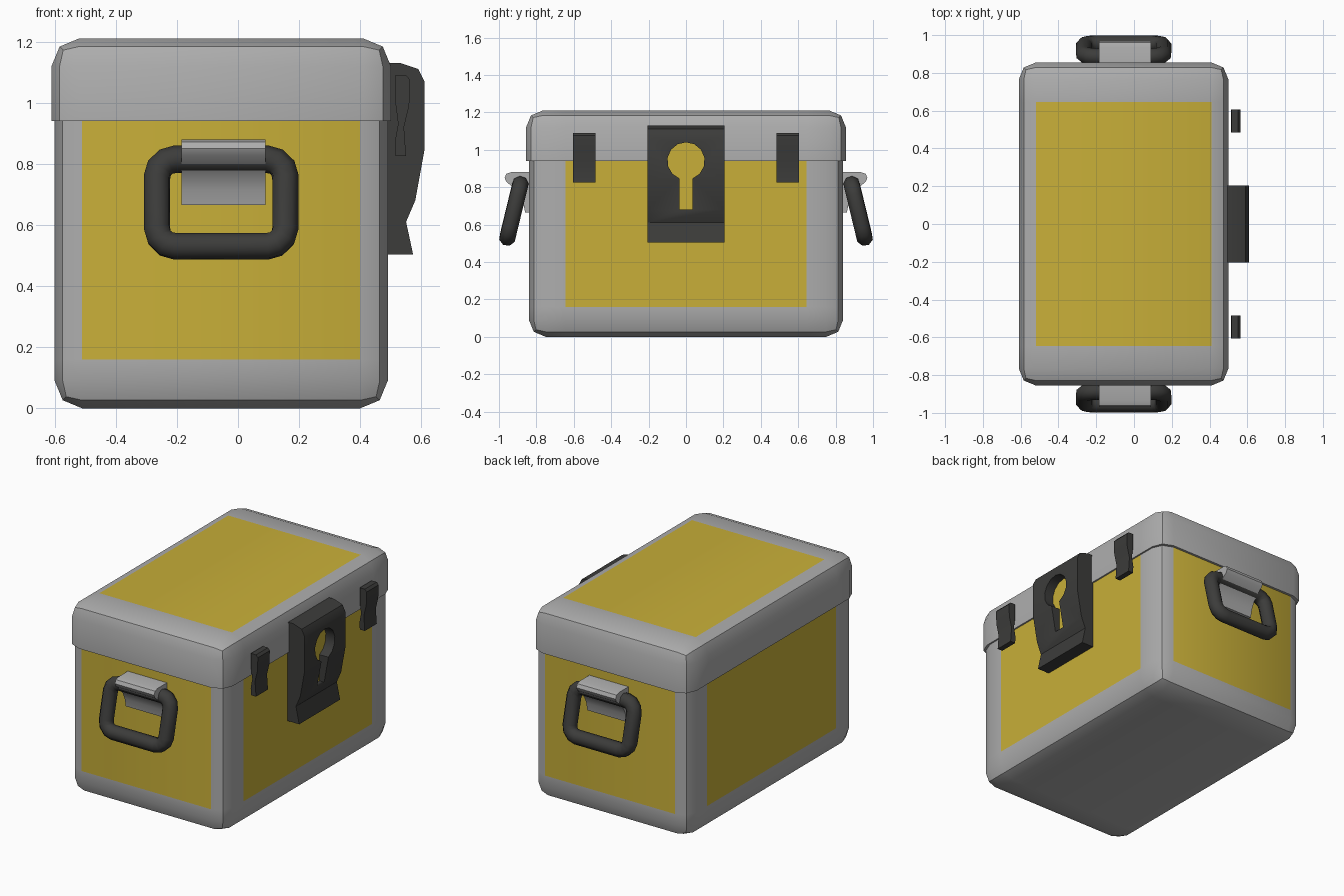
import bpy, bmesh, math
from mathutils import Vector, Matrix

if "Cube" in bpy.data.objects:
    bpy.data.objects.remove(bpy.data.objects["Cube"])

CX = -0.055  # centre of the box in x


def material(name, rgb):
    m = bpy.data.materials.new(name)
    m.diffuse_color = (*rgb, 1)
    m.use_nodes = True
    m.node_tree.nodes["Principled BSDF"].inputs["Base Color"].default_value = m.diffuse_color
    return m


GREY = material("grey", (0.42, 0.42, 0.42))
YELLOW = material("yellow", (0.58, 0.43, 0.04))
DARK = material("dark", (0.045, 0.045, 0.043))


def finish(name, bm, *mats):
    bmesh.ops.recalc_face_normals(bm, faces=bm.faces)
    me = bpy.data.meshes.new(name)
    bm.to_mesh(me)
    bm.free()
    ob = bpy.data.objects.new(name, me)
    bpy.context.collection.objects.link(ob)
    for m in mats:
        me.materials.append(m)
    smooth(ob)
    return ob


def select(ob):
    bpy.ops.object.select_all(action='DESELECT')
    ob.select_set(True)
    bpy.context.view_layer.objects.active = ob


def smooth(ob):
    select(ob)
    bpy.ops.object.shade_smooth_by_angle(angle=math.radians(30))


def rounded_box(name, sx, sy, z0, z1, open_z, cuts, is_yellow):
    """Box bevelled everywhere except at the rim open_z, with flush yellow panels."""
    bm = bmesh.new()
    bmesh.ops.create_cube(bm, size=1, matrix=Matrix.Translation((CX, 0, (z0 + z1) / 2))
                          @ Matrix.Diagonal((sx, sy, z1 - z0, 1)))
    edges = [e for e in bm.edges if any(abs(v.co.z - open_z) > 0.01 for v in e.verts)]
    bmesh.ops.bevel(bm, geom=edges, offset=0.09, segments=2, profile=0.5, affect='EDGES')
    for co, no in cuts:
        bmesh.ops.bisect_plane(bm, geom=bm.verts[:] + bm.edges[:] + bm.faces[:],
                               plane_co=co, plane_no=no)
    bm.normal_update()
    for f in bm.faces:
        f.material_index = int(is_yellow(f.calc_center_median(), f.normal))
    return finish(name, bm, GREY, YELLOW)


def prism(name, pts, along, *mats):
    """Extrude a flat outline of 3D points along a vector."""
    bm = bmesh.new()
    face = bm.faces.new([bm.verts.new(p) for p in pts])
    out = bmesh.ops.extrude_face_region(bm, geom=[face])
    bmesh.ops.translate(bm, vec=Vector(along),
                        verts=[g for g in out['geom'] if isinstance(g, bmesh.types.BMVert)])
    return finish(name, bm, *mats)


# Body and lid
y_cuts = [((0, s * 0.645, 0), (0, 1, 0)) for s in (-1, 1)]
rounded_box("box_body", 1.09, 1.68, 0, 1.0, 1.0, y_cuts + [((0, 0, 0.16), (0, 0, 1))],
            lambda c, n: c.z > 0.16 and (abs(n.y) > 0.99 or (abs(n.x) > 0.99 and abs(c.y) < 0.64)))
rounded_box("lid", 1.11, 1.71, 0.94, 1.21, 0.94, y_cuts,
            lambda c, n: n.z > 0.99 and abs(c.y) < 0.64 and c.z > 1.2)

# Carrying handles and their brackets at both ends
BRACKET = [(0.83, 0.88), (0.935, 0.88), (0.96, 0.872), (0.97, 0.85), (0.96, 0.828), (0.925, 0.80),
           (0.89, 0.76), (0.87, 0.715), (0.86, 0.665), (0.83, 0.665)]


def handle(name, side):
    top, bottom = Vector((0.886, 0.815)), Vector((0.955, 0.53))
    slope = (bottom - top).normalized()
    half_w, length, r = 0.21, (bottom - top).length, 0.06
    cu = bpy.data.curves.new(name, 'CURVE')
    cu.dimensions = '3D'
    cu.bevel_depth = 0.045
    cu.bevel_resolution = 2
    path = []
    for k, (cx, cd) in enumerate([(1, length - r), (-1, length - r), (-1, r), (1, r)]):
        for i in range(4):
            a = math.radians(90 * k + 30 * i)
            d = cd + r * math.sin(a)
            q = top + slope * d
            path.append((CX + cx * (half_w - r) + r * math.cos(a), side * q.x, q.y))
    sp = cu.splines.new('POLY')
    sp.points.add(len(path) - 1)
    for p, co in zip(sp.points, path):
        p.co = (*co, 1)
    sp.use_cyclic_u = True
    ob = bpy.data.objects.new(name, cu)
    bpy.context.collection.objects.link(ob)
    select(ob)
    bpy.ops.object.convert(target='MESH')
    ob = bpy.context.object
    ob.data.materials.clear()
    ob.data.materials.append(DARK)
    bpy.ops.object.shade_smooth_by_angle(angle=math.radians(50))


for label, side in (("front", -1), ("back", 1)):
    handle(label + "_handle", side)
    prism(label + "_handle_bracket", [(-0.185, side * y, z) for y, z in BRACKET], (0.275, 0, 0), GREY)

# Main latch with a keyhole recess
LATCH = [(0.48, 1.13), (0.53, 1.13), (0.59, 1.11), (0.61, 1.07), (0.61, 0.845), (0.58, 0.68),
         (0.55, 0.61), (0.573, 0.503), (0.48, 0.503)]
latch = prism("latch", [(x, -0.205, z) for x, z in LATCH], (0, 0.41, 0), DARK, YELLOW)
hole = [(-0.035, 0.68), (0.035, 0.68)]
for i in range(13):
    a = math.radians(-69.5 + 319 * i / 12)
    hole.append((0.1 * math.cos(a), 0.94 + 0.1 * math.sin(a)))
FLOOR = 0.547
cutter = prism("keyhole_cutter", [(FLOOR, y, z) for y, z in hole], (0.2, 0, 0), DARK)
cutter.hide_render = True
mod = latch.modifiers.new("keyhole", 'BOOLEAN')
mod.operation = 'DIFFERENCE'
mod.solver = 'EXACT'
mod.object = cutter
select(latch)
bpy.ops.object.modifier_move_to_index(modifier=mod.name, index=0)
bpy.ops.object.modifier_apply(modifier=mod.name)
bpy.data.objects.remove(cutter)
for p in latch.data.polygons:
    if p.normal.x > 0.99 and abs(p.center.x - FLOOR) < 0.002:
        p.material_index = 1

# Side clips either side of the latch
CLIP = [(0.515, 1.09), (0.55, 1.09), (0.563, 1.075), (0.56, 0.99), (0.543, 0.92), (0.55, 0.825),
        (0.515, 0.825), (0.513, 0.87), (0.524, 0.93), (0.515, 1.0)]
for label, y in (("front", -0.605), ("back", 0.485)):
    prism(label + "_clip", [(x, y, z) for x, z in CLIP], (0, 0.12, 0), DARK)
